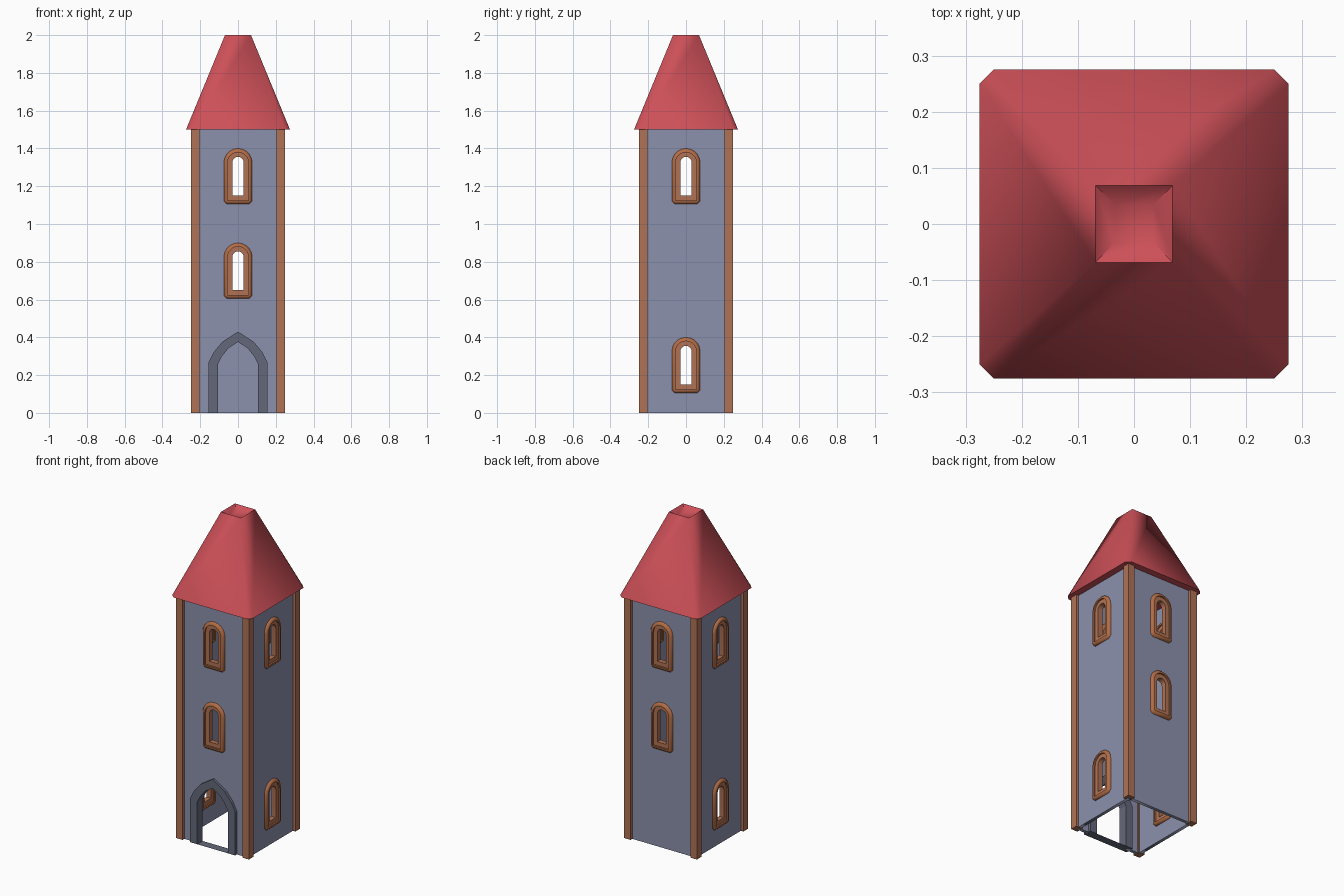
import bpy, bmesh, math
from mathutils import Matrix, Vector

if "Cube" in bpy.data.objects:
    bpy.data.objects.remove(bpy.data.objects["Cube"])


def material(name, rgb):
    m = bpy.data.materials.new(name)
    m.diffuse_color = (*rgb, 1)
    m.use_nodes = True
    m.node_tree.nodes["Principled BSDF"].inputs["Base Color"].default_value = m.diffuse_color
    return m


STONE = material("blue grey wall", (0.262, 0.283, 0.413))
DARK = material("dark grey stone", (0.127, 0.141, 0.195))
WOOD = material("brown wood", (0.434, 0.171, 0.091))
TRIM = material("orange brown trim", (0.445, 0.150, 0.060))
ROOF = material("red roof", (0.610, 0.080, 0.098))


def finish(name, bm, mat, smooth=None):
    bmesh.ops.remove_doubles(bm, verts=bm.verts, dist=1e-5)
    bmesh.ops.recalc_face_normals(bm, faces=bm.faces)
    me = bpy.data.meshes.new(name)
    bm.to_mesh(me)
    bm.free()
    me.materials.append(mat)
    ob = bpy.data.objects.new(name, me)
    bpy.context.collection.objects.link(ob)
    if smooth:
        bpy.ops.object.select_all(action='DESELECT')
        ob.select_set(True)
        bpy.context.view_layer.objects.active = ob
        bpy.ops.object.shade_smooth_by_angle(angle=math.radians(smooth))
    return ob


def bridge(bm, loops, closed):
    """Join equal-length vertex loops with quads."""
    n = len(loops[0])
    for i in range(len(loops) if closed else len(loops) - 1):
        a, b = loops[i], loops[(i + 1) % len(loops)]
        for j in range(n):
            k = (j + 1) % n
            bm.faces.new((a[j], a[k], b[k], b[j]))


def frame(name, sections, mat, side, smooth=None):
    """Ring through a wall: sections are (outline, distance from centre)."""
    bm = bmesh.new()
    rot = Matrix.Rotation(side, 3, 'Z')
    loops = [[bm.verts.new(rot @ Vector((x, -d, z))) for x, z in pts]
             for pts, d in sections]
    bridge(bm, loops, True)
    return finish(name, bm, mat, smooth)


def window(w, zc):
    """Round-topped outline of half width w around arch centre zc."""
    c, b = max(0, w - 0.055) * 0.8, zc - 0.145 - w
    arch = [(w * math.cos(math.pi * i / 10), zc + w * math.sin(math.pi * i / 10))
            for i in range(11)]
    return arch + [(-w, b + c), (-w + c, b), (w - c, b), (w, b + c)]


def door(half):
    """Pointed outline mirrored from its right half."""
    return half + [(-x, z) for x, z in reversed(half[:-1])]


DOOR_OUT = door([(0.155, 0), (0.155, 0.27), (0.13, 0.32), (0.083, 0.377), (0, 0.43)])
DOOR_MID = door([(0.13, 0), (0.13, 0.265), (0.108, 0.31), (0.067, 0.36), (0, 0.402)])
DOOR_IN = door([(0.105, 0), (0.105, 0.26), (0.085, 0.30), (0.05, 0.343), (0, 0.375)])


def wall(name, outline, holes, side):
    """Flat panel with holes, from a filled and extruded curve."""
    cu = bpy.data.curves.new(name, 'CURVE')
    cu.dimensions, cu.fill_mode, cu.extrude = '2D', 'BOTH', 0.01
    for pts in [outline] + holes:
        sp = cu.splines.new('POLY')
        sp.points.add(len(pts) - 1)
        for p, (x, z) in zip(sp.points, pts):
            p.co = (x, z, 0, 1)
        sp.use_cyclic_u = True
    cu.materials.append(STONE)
    ob = bpy.data.objects.new(name, cu)
    bpy.context.collection.objects.link(ob)
    ob.rotation_euler = (math.pi / 2, 0, side)
    ob.location = (0.223 * math.sin(side), -0.223 * math.cos(side), 0)
    bpy.ops.object.select_all(action='DESELECT')
    ob.select_set(True)
    bpy.context.view_layer.objects.active = ob
    bpy.ops.object.convert(target='MESH')


# Four walls with two windows each; the front one also has the doorway
for i, sname in enumerate(("front", "right", "back", "left")):
    side = i * math.pi / 2
    heights = (0.825, 1.325) if i % 2 == 0 else (0.325, 1.325)
    outline = [(0.222, 0), (0.222, 1.5), (-0.222, 1.5), (-0.222, 0)]
    if i == 0:
        outline += list(reversed(DOOR_MID))
    holes = []
    for k, z in enumerate(heights):
        hole = [(0.06 * math.cos(math.pi * j / 10), z + 0.06 * math.sin(math.pi * j / 10))
                for j in range(11)]
        holes.append(hole + [(-0.06, z - 0.2), (0.06, z - 0.2)])
        # rounded outer trim and recessed inner frame
        frame(f"{sname}_window_trim_{k}",
              [(window(w, z), d) for w, d in
               ((0.055, 0.198), (0.055, 0.248), (0.066, 0.248), (0.075, 0.238),
                (0.075, 0.208), (0.066, 0.198))], TRIM, side, 50)
        frame(f"{sname}_window_frame_{k}",
              [(window(w, z), d) for w, d in
               ((0.03, 0.207), (0.03, 0.238), (0.058, 0.238), (0.058, 0.207))],
              WOOD, side, 30)
    wall(f"{sname}_wall", outline, holes, side)

# Door surround
frame("door_surround", [(DOOR_IN, 0.197), (DOOR_IN, 0.25),
                        (DOOR_OUT, 0.25), (DOOR_OUT, 0.197)], DARK, 0)

# Corner posts
for sx in (-1, 1):
    for sy in (-1, 1):
        bm = bmesh.new()
        bmesh.ops.create_cube(bm, size=1)
        bmesh.ops.scale(bm, vec=(0.045, 0.045, 1.5), verts=bm.verts)
        bmesh.ops.translate(bm, vec=(sx * 0.2275, sy * 0.2275, 0.75), verts=bm.verts)
        finish("corner_post", bm, WOOD)


# Roof: chamfered square base rising to a small square with a shallow dish
def octagon(bm, r, c, z):
    pts = []
    for i in range(4):
        rot = Matrix.Rotation(i * math.pi / 2, 3, 'Z')
        pts += [bm.verts.new(rot @ Vector(p)) for p in ((r, r - c, z), (r - c, r, z))]
    return pts


bm = bmesh.new()
loops = [octagon(bm, 0.275, 0.025, 1.5), octagon(bm, 0.069, 0, 2.0),
         octagon(bm, 0.035, 0, 1.97)]
bridge(bm, loops, False)
bm.faces.new(loops[0])
bm.faces.new(loops[2])
finish("roof", bm, ROOF, 50)
